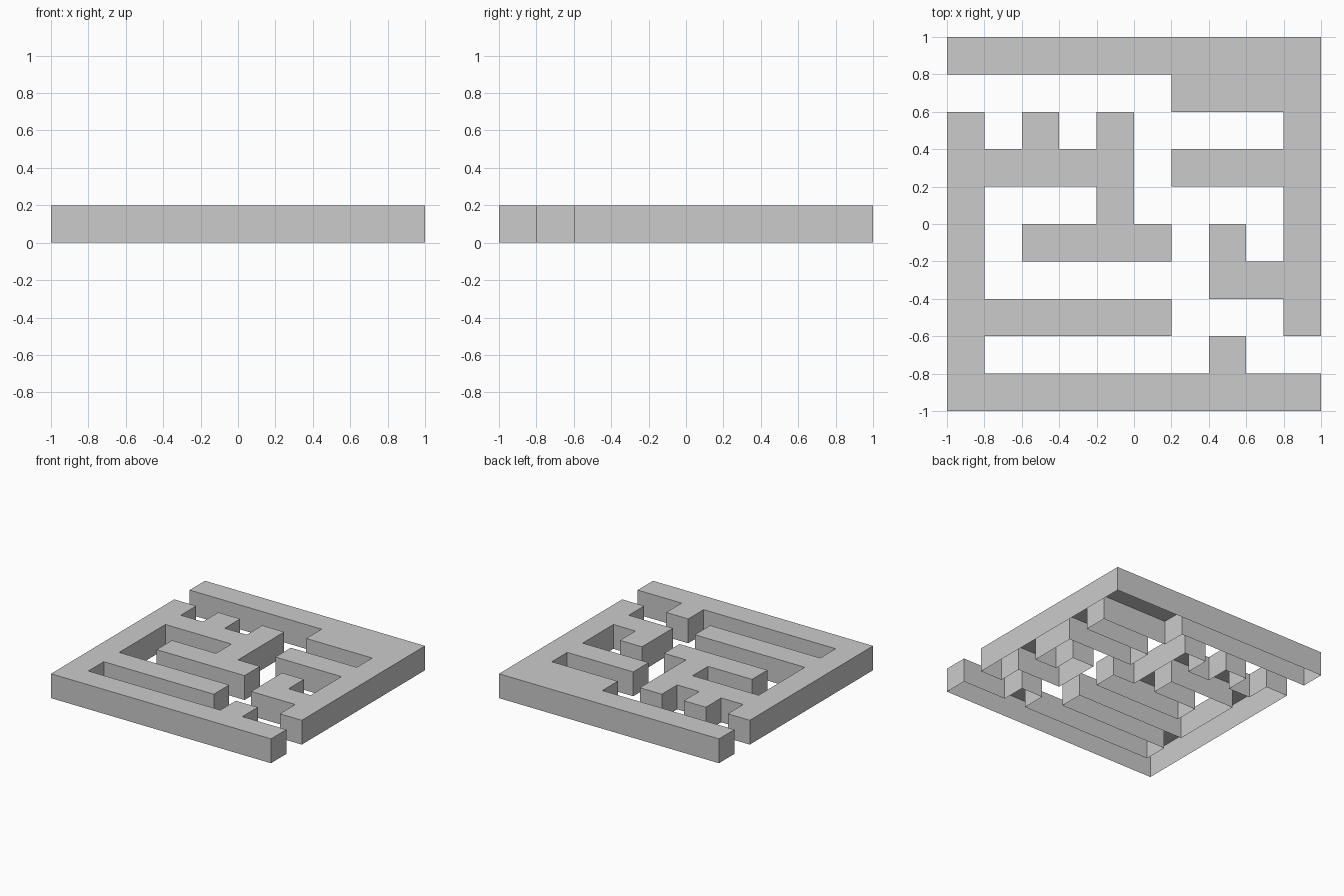
import bpy, bmesh
from math import radians

if "Cube" in bpy.data.objects:
    bpy.data.objects.remove(bpy.data.objects["Cube"])

CELL = 0.2
HEIGHT = 0.2

# Floor plan of the maze, back row first: '#' is wall, '.' is corridor
PLAN = [
    "##########",
    "......####",
    "#.#.#....#",
    "#####.####",
    "#...#....#",
    "#.####.#.#",
    "#......###",
    "######...#",
    "#......#..",
    "##########",
]

bm = bmesh.new()

# Top surface, one square per wall cell
for row, line in enumerate(PLAN):
    for col, mark in enumerate(line):
        if mark == "#":
            x, y = -1 + col * CELL, 1 - (row + 1) * CELL
            bm.faces.new([bm.verts.new((x + dx, y + dy, HEIGHT)) for dx, dy in
                          ((0, 0), (CELL, 0), (CELL, CELL), (0, CELL))])
bmesh.ops.remove_doubles(bm, verts=bm.verts, dist=0.001)

# Side walls dropped from the outline; the underside stays open
outline = [e for e in bm.edges if e.is_boundary]
walls = bmesh.ops.extrude_edge_only(bm, edges=outline)["geom"]
for v in walls:
    if isinstance(v, bmesh.types.BMVert):
        v.co.z = 0
bmesh.ops.recalc_face_normals(bm, faces=bm.faces)
bm.normal_update()

# Make sure the shell faces outward, then merge coplanar squares
inverted = [f for f in bm.faces if f.normal.z < -0.5]
if inverted:
    bmesh.ops.reverse_faces(bm, faces=bm.faces)
bmesh.ops.dissolve_limit(bm, angle_limit=radians(1), use_dissolve_boundaries=True,
                         verts=bm.verts, edges=bm.edges)

mesh = bpy.data.meshes.new("maze_walls")
bm.to_mesh(mesh)
bm.free()
maze = bpy.data.objects.new("maze_walls", mesh)
bpy.context.collection.objects.link(maze)
